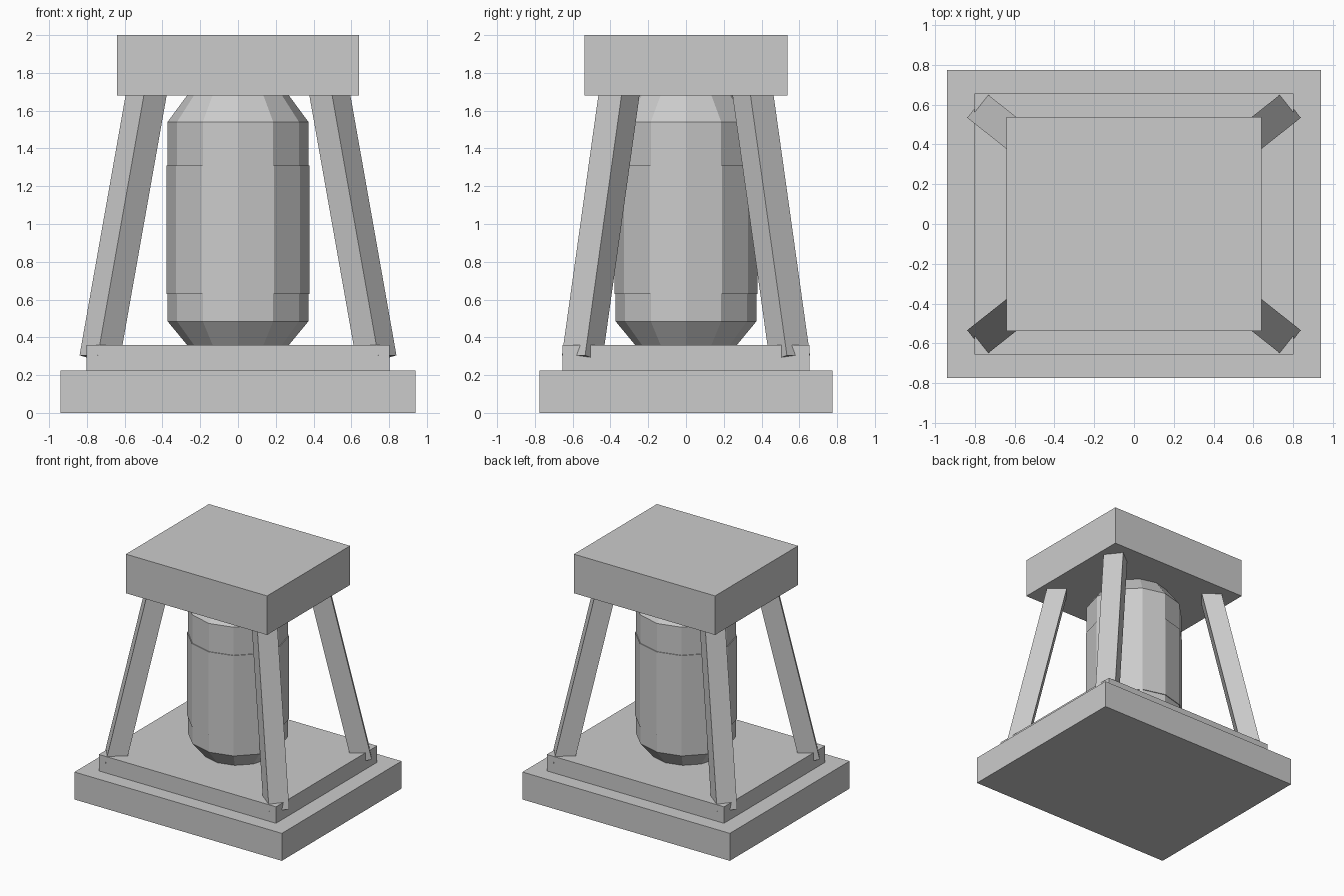
import bpy
import bmesh
import math
from mathutils import Matrix, Vector

if "Cube" in bpy.data.objects:
    bpy.data.objects.remove(bpy.data.objects["Cube"], do_unlink=True)

GREY = (0.6, 0.6, 0.6, 1.0)
mat = bpy.data.materials.new("plain_grey")
mat.use_nodes = True
mat.diffuse_color = GREY
mat.node_tree.nodes["Principled BSDF"].inputs["Base Color"].default_value = GREY


def finish(name, bm):
    bmesh.ops.recalc_face_normals(bm, faces=bm.faces)
    mesh = bpy.data.meshes.new(name)
    bm.to_mesh(mesh)
    bm.free()
    mesh.materials.append(mat)
    obj = bpy.data.objects.new(name, mesh)
    bpy.context.collection.objects.link(obj)
    return obj


def slab(name, width, depth, bottom, top):
    bm = bmesh.new()
    bmesh.ops.create_cube(bm, size=1)
    bmesh.ops.scale(bm, vec=(width, depth, top - bottom), verts=bm.verts)
    bmesh.ops.translate(bm, vec=(0, 0, (top + bottom) / 2), verts=bm.verts)
    return finish(name, bm)


def lathe(name, profile, sides=12):
    """Faceted solid of revolution from (radius, height) points."""
    bm = bmesh.new()
    rings = []
    for radius, z in profile:
        angles = [math.tau * i / sides for i in range(sides)]
        rings.append([bm.verts.new((radius * math.cos(a), radius * math.sin(a), z))
                      for a in angles])
    for low, high in zip(rings, rings[1:]):
        for i in range(sides):
            j = (i + 1) % sides
            bm.faces.new((low[i], low[j], high[j], high[i]))
    bm.faces.new(rings[0])
    bm.faces.new(rings[-1])
    return finish(name, bm)


def leg(name, sx, sy):
    """Square post leaning inward, its ends cut square to its axis."""
    foot = Vector((-0.733, -0.55, 0.288))
    lean = Vector((0.177, 0.14, 1.0))
    axis = lean.normalized()
    side = Vector((-lean.y, lean.x, 0)).normalized()
    inward = side.cross(axis)
    length = 1.45 * lean.length
    centre = foot + axis * length / 2
    frame = Matrix((inward, side, axis)).transposed().to_4x4()
    bm = bmesh.new()
    bmesh.ops.create_cube(bm, size=1)
    bmesh.ops.scale(bm, vec=(0.15, 0.156, length), verts=bm.verts)
    bmesh.ops.transform(bm, matrix=Matrix.Translation(centre) @ frame, verts=bm.verts)
    bmesh.ops.scale(bm, vec=(sx, sy, 1), verts=bm.verts)
    return finish(name, bm)


# Stepped base and top block
slab("base", 1.88, 1.55, 0, 0.225)
slab("plinth", 1.606, 1.31, 0.225, 0.36)
slab("top_block", 1.28, 1.075, 1.68, 2.0)

# Central vessel with tapered ends, and the sleeve around its middle
lathe("vessel", [(0.245, 0.33), (0.373, 0.485), (0.373, 1.54), (0.255, 1.70)])
lathe("sleeve", [(0.379, 0.63), (0.379, 1.31)])

# Four leaning legs
for name, sx, sy in (("front_right_leg", 1, 1), ("front_left_leg", -1, 1),
                     ("back_right_leg", 1, -1), ("back_left_leg", -1, -1)):
    leg(name, sx, sy)
